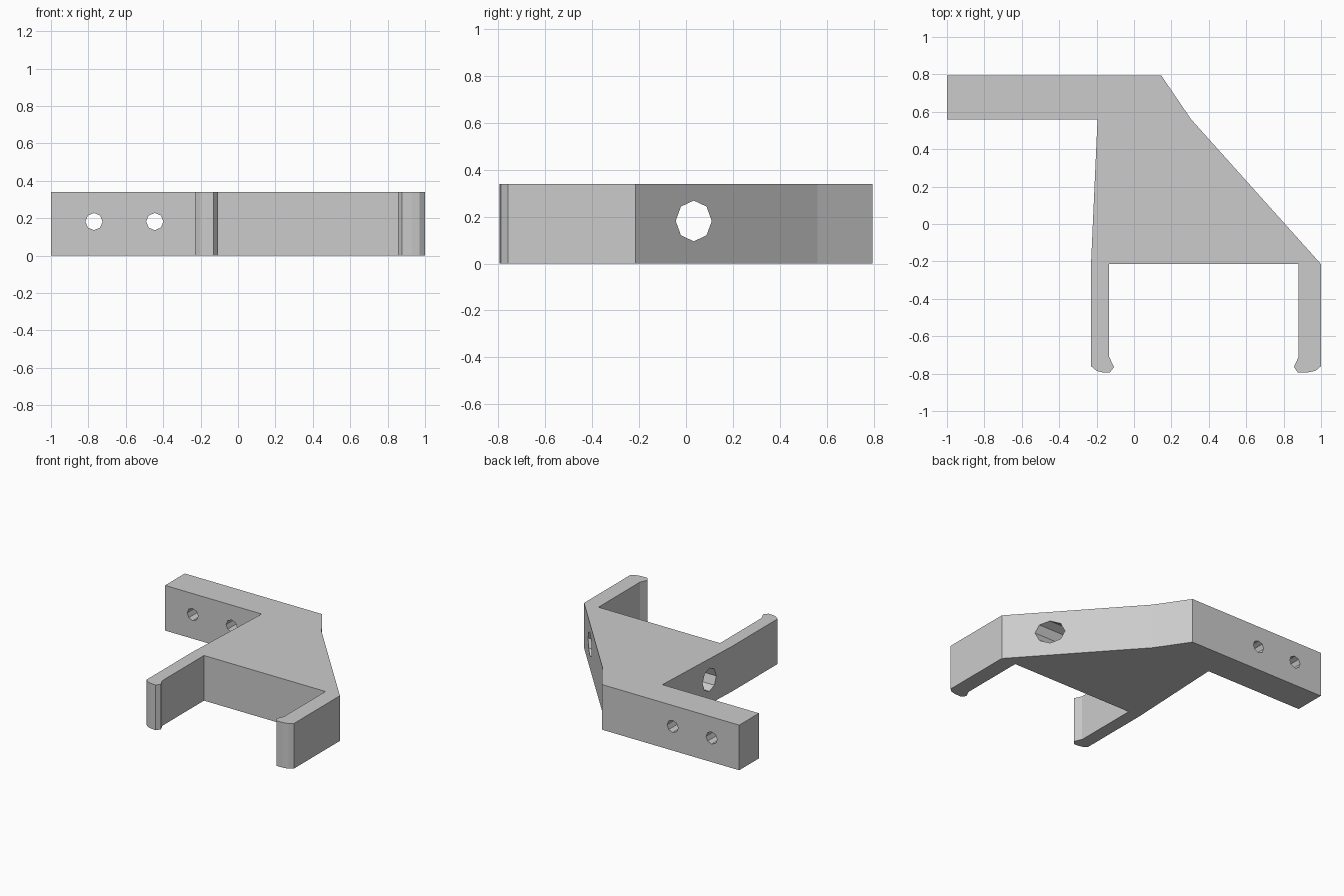
import bpy
import bmesh
from math import pi
from mathutils import Matrix, Vector

HEIGHT = 0.34
HOLE_Z = 0.182

cube = bpy.data.objects.get("Cube")
if cube:
    bpy.data.objects.remove(cube, do_unlink=True)

grey = bpy.data.materials.new("plain_grey")
grey.use_nodes = True
colour = (0.6, 0.6, 0.6, 1)
grey.diffuse_color = colour
grey.node_tree.nodes["Principled BSDF"].inputs["Base Color"].default_value = colour


def make_object(name, bm):
    bmesh.ops.recalc_face_normals(bm, faces=bm.faces[:])
    mesh = bpy.data.meshes.new(name)
    bm.to_mesh(mesh)
    bm.free()
    mesh.materials.append(grey)
    obj = bpy.data.objects.new(name, mesh)
    bpy.context.collection.objects.link(obj)
    return obj


def extruded_plate(name, outline):
    bm = bmesh.new()
    face = bm.faces.new([bm.verts.new((x, y, 0)) for x, y in outline])
    top = bmesh.ops.extrude_face_region(bm, geom=[face])["geom"]
    verts = [v for v in top if isinstance(v, bmesh.types.BMVert)]
    bmesh.ops.translate(bm, verts=verts, vec=(0, 0, HEIGHT))
    return make_object(name, bm)


def cut_hole(body, name, centre, axis, ry, rz):
    """Octagonal hole straight through the body along the x or y axis."""
    bm = bmesh.new()
    bmesh.ops.create_cone(bm, cap_ends=True, segments=8,
                          radius1=1, radius2=1, depth=3)
    turn = Matrix.Rotation(pi / 2, 4, "Y" if axis == "x" else "X")
    size = Vector((1, ry, rz) if axis == "x" else (ry, 1, rz))
    bm.transform(Matrix.Translation(centre) @ Matrix.Diagonal(size).to_4x4() @ turn)
    cutter = make_object(name, bm)
    cutter.hide_render = True
    cutter.hide_set(True)
    mod = body.modifiers.new(name, "BOOLEAN")
    mod.operation = "DIFFERENCE"
    mod.solver = "EXACT"
    mod.object = cutter
    bpy.context.view_layer.objects.active = body
    bpy.ops.object.modifier_apply(modifier=mod.name)
    bpy.data.objects.remove(cutter, do_unlink=True)


# Bracket outline: mounting arm, sloped web and two hooked prongs
mounting_arm = [(0.145, 0.795), (-1, 0.795), (-1, 0.56), (-0.195, 0.56)]
left_hook = [(-0.23, -0.22), (-0.23, -0.76), (-0.2, -0.785), (-0.17, -0.793),
             (-0.13, -0.795), (-0.107, -0.765), (-0.133, -0.71), (-0.133, -0.215)]
right_hook = [(0.88, -0.215), (0.88, -0.71), (0.855, -0.765), (0.877, -0.795),
              (0.93, -0.793), (0.97, -0.785), (1, -0.76), (1, -0.215)]
slope = [(0.305, 0.56)]
bracket = extruded_plate("bracket", mounting_arm + left_hook + right_hook + slope)

# Large cross hole through the web, two screw holes through the arm
cut_hole(bracket, "cross_hole", (0, 0.033, HOLE_Z), "x", 0.077, 0.087)
for x in (-0.77, -0.445):
    cut_hole(bracket, "screw_hole", (x, 0, HOLE_Z), "y", 0.046, 0.046)
